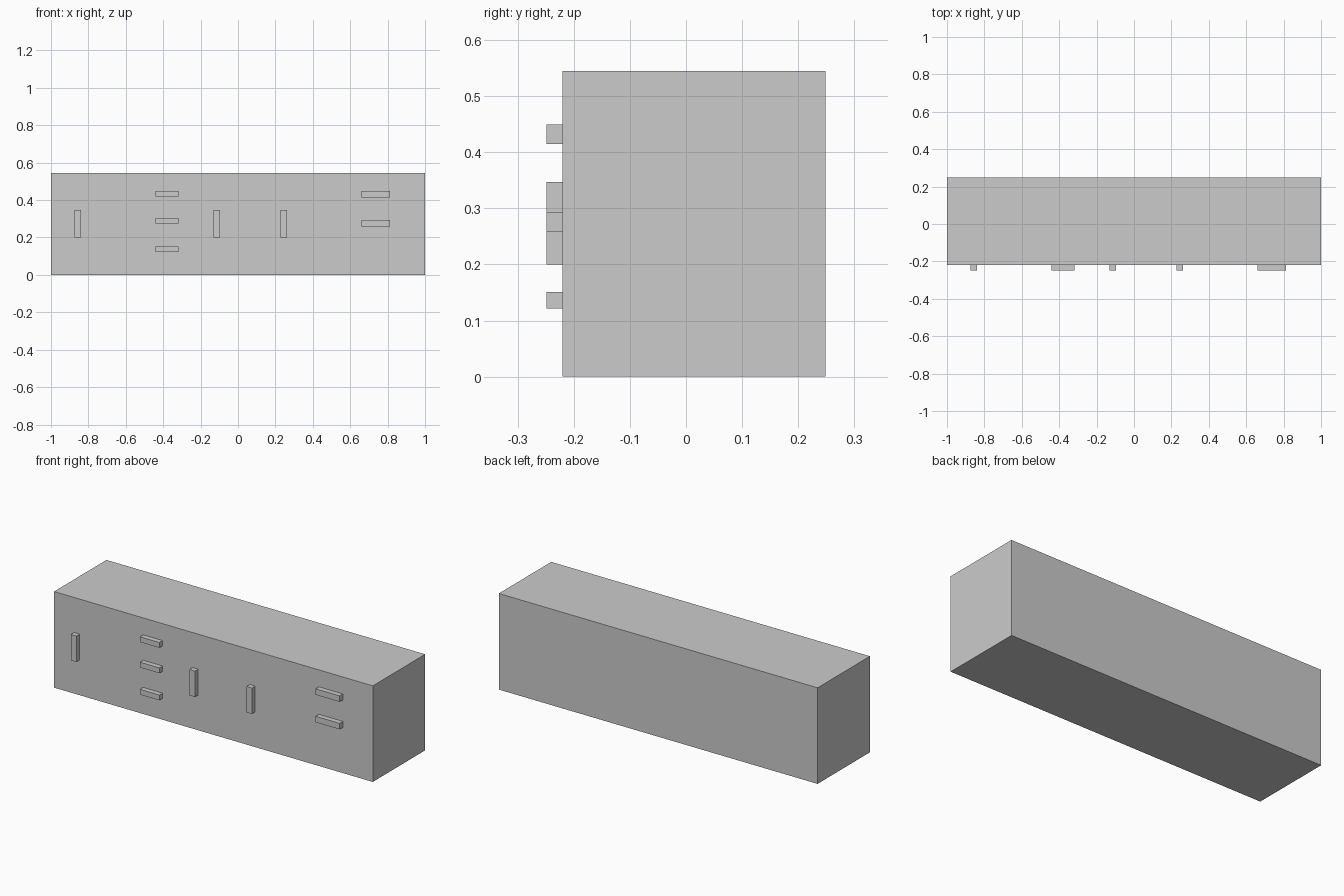
import bpy

if "Cube" in bpy.data.objects:
    bpy.data.objects.remove(bpy.data.objects["Cube"])

FRONT, BACK, TIP = -0.22, 0.249, -0.249


def box(name, x0, x1, y0, y1, z0, z1):
    bpy.ops.mesh.primitive_cube_add(
        size=1, location=((x0 + x1) / 2, (y0 + y1) / 2, (z0 + z1) / 2))
    ob = bpy.context.object
    ob.name = name
    ob.scale = (x1 - x0, y1 - y0, z1 - z0)
    bpy.ops.object.transform_apply(location=False, rotation=False, scale=True)
    return ob


def handle(name, x, z, w, h):
    # bar handle whose back sits flush on the cabinet front
    return box(name, x - w / 2, x + w / 2, TIP, FRONT, z - h / 2, z + h / 2)


# Cabinet body
box("cabinet_body", -1, 1, FRONT, BACK, 0, 0.545)

# Upright door handles
for i, x in enumerate((-0.857, -0.113, 0.245)):
    handle(f"door_handle_{i + 1}", x, 0.273, 0.034, 0.147)

# Stack of three drawer handles
for i, z in enumerate((0.136, 0.29, 0.434)):
    handle(f"drawer_handle_{i + 1}", -0.38, z, 0.122, 0.03)

# Two wider handles on the right
for i, z in enumerate((0.276, 0.432)):
    handle(f"wide_handle_{i + 1}", 0.737, z, 0.151, 0.034)
